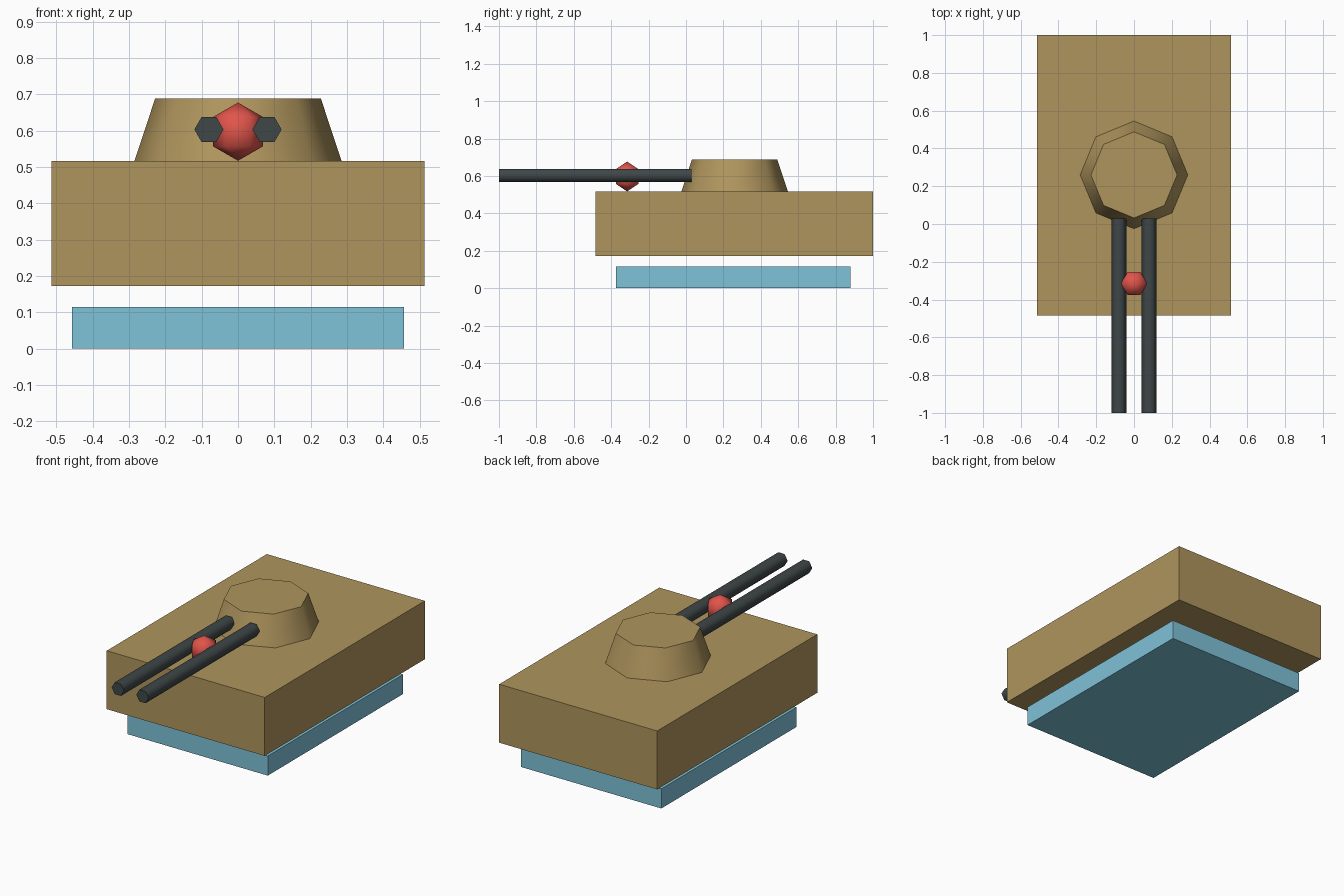
import bpy, bmesh, math
from mathutils import Matrix, Vector

default = bpy.data.objects.get("Cube")
if default:
    bpy.data.objects.remove(default, do_unlink=True)


def material(name, rgb):
    m = bpy.data.materials.new(name)
    m.use_nodes = True
    colour = (*rgb, 1.0)
    m.diffuse_color = colour
    m.node_tree.nodes["Principled BSDF"].inputs["Base Color"].default_value = colour
    return m


tan = material("sand tan", (0.43, 0.30, 0.11))
blue = material("pale blue", (0.21, 0.54, 0.69))
dark = material("gunmetal", (0.05, 0.062, 0.064))
red = material("red", (0.75, 0.09, 0.07))


def add_object(name, bm, mat):
    bmesh.ops.recalc_face_normals(bm, faces=bm.faces)
    mesh = bpy.data.meshes.new(name)
    bm.to_mesh(mesh)
    bm.free()
    mesh.materials.append(mat)
    obj = bpy.data.objects.new(name, mesh)
    bpy.context.collection.objects.link(obj)
    return obj


def box(name, low, high, mat):
    low, high = Vector(low), Vector(high)
    bm = bmesh.new()
    bmesh.ops.create_cube(bm, size=1)
    bmesh.ops.scale(bm, vec=high - low, verts=bm.verts)
    bmesh.ops.translate(bm, vec=(low + high) / 2, verts=bm.verts)
    return add_object(name, bm, mat)


def turned(name, profile, sides, place, mat):
    """Join rings of (radius, height); the end rings close flat or to a point."""
    bm = bmesh.new()
    rings = []
    for radius, height in profile:
        count = sides if radius else 1
        rings.append([bm.verts.new((radius * math.cos(math.tau * i / sides),
                                    radius * math.sin(math.tau * i / sides), height))
                      for i in range(count)])
    for a, b in zip(rings, rings[1:]):
        for i in range(sides):
            j = (i + 1) % sides
            corners = [a[i % len(a)], a[j % len(a)], b[j % len(b)], b[i % len(b)]]
            bm.faces.new(list(dict.fromkeys(corners)))
    for ring in (rings[0], rings[-1]):
        if len(ring) > 1:
            bm.faces.new(ring)
    bm.transform(place)
    obj = add_object(name, bm, mat)
    bpy.ops.object.select_all(action="DESELECT")
    obj.select_set(True)
    bpy.context.view_layer.objects.active = obj
    bpy.ops.object.shade_smooth_by_angle(angle=math.radians(68))
    return obj


# Body and the floating base below it
box("hull", (-0.513, -0.485, 0.173), (0.513, 1.0, 0.516), tan)
box("base", (-0.456, -0.375, 0.0), (0.456, 0.88, 0.115), blue)

# Tapered eight-sided turret
turned("turret", [(0.285, 0.516), (0.228, 0.688)], 8,
       Matrix.Translation((0, 0.26, 0)), tan)

# Twin six-sided barrels
for side, x in (("right", -0.08), ("left", 0.08)):
    place = Matrix.Translation((x, 0.03, 0.603)) @ Matrix.Rotation(math.pi / 2, 4, "X")
    turned(side + "_barrel", [(0.04, 0), (0.04, 1.03)], 6, place, dark)

# Low-poly ball between the barrels
R = 0.08
ball = [(0, -R), (R * math.sin(math.pi / 3), -R / 2),
        (R * math.sin(math.pi / 3), R / 2), (0, R)]
turned("ball", ball, 6, Matrix.Translation((0, -0.315, 0.597)), red)
